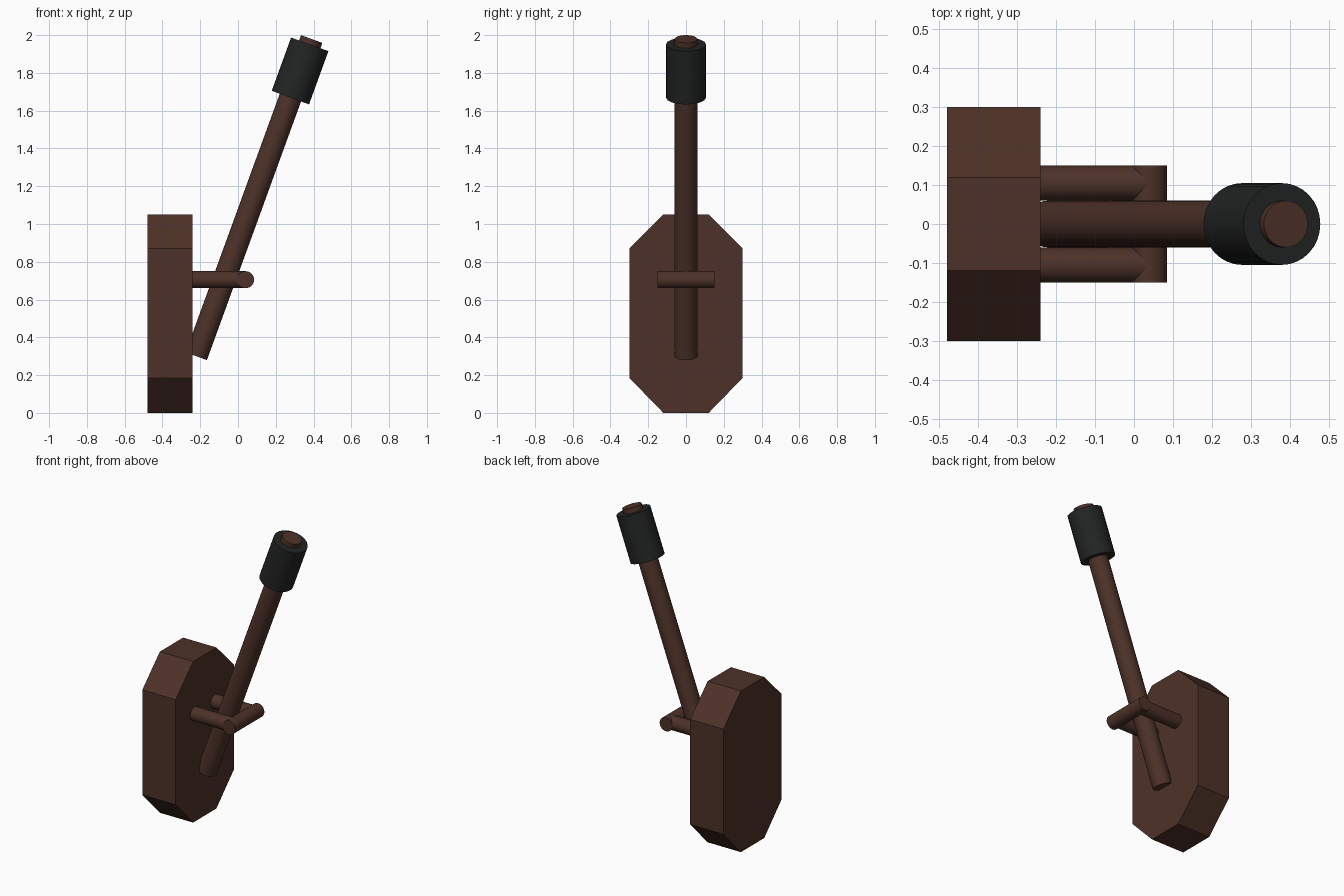
import bpy, bmesh, math
from mathutils import Vector

if "Cube" in bpy.data.objects:
    bpy.data.objects.remove(bpy.data.objects["Cube"])


def material(name, rgb):
    m = bpy.data.materials.new(name)
    m.diffuse_color = (*rgb, 1)
    m.use_nodes = True
    m.node_tree.nodes["Principled BSDF"].inputs["Base Color"].default_value = m.diffuse_color
    return m


brown = material("dark brown", (0.074, 0.031, 0.021))
black = material("soft black", (0.016, 0.017, 0.017))


def rod(name, a, b, radius, mat, sides=32):
    """Capped cylinder running from point a to point b."""
    a, b = Vector(a), Vector(b)
    bpy.ops.mesh.primitive_cylinder_add(vertices=sides, radius=radius, depth=(b - a).length)
    ob = bpy.context.object
    ob.name = name
    ob.location = (a + b) / 2
    ob.rotation_euler = (b - a).to_track_quat('Z', 'Y').to_euler()
    ob.data.materials.append(mat)
    bpy.ops.object.shade_smooth_by_angle(angle=math.radians(30))
    return ob


# Wall plate: elongated octagon extruded along x
profile = [(0.12, 0), (0.3, 0.185), (0.3, 0.87), (0.12, 1.05),
           (-0.12, 1.05), (-0.3, 0.87), (-0.3, 0.185), (-0.12, 0)]
bm = bmesh.new()
face = bm.faces.new([bm.verts.new((-0.48, y, z)) for y, z in profile])
ext = bmesh.ops.extrude_face_region(bm, geom=[face])
new_verts = [g for g in ext["geom"] if isinstance(g, bmesh.types.BMVert)]
bmesh.ops.translate(bm, verts=new_verts, vec=(0.24, 0, 0))
bmesh.ops.recalc_face_normals(bm, faces=bm.faces)
mesh = bpy.data.meshes.new("wall_plate")
bm.to_mesh(mesh)
bm.free()
plate = bpy.data.objects.new("wall_plate", mesh)
bpy.context.collection.objects.link(plate)
mesh.materials.append(brown)

# Leaning shaft, tilted 20 degrees towards +x
tilt = math.radians(20)
axis = Vector((math.sin(tilt), 0, math.cos(tilt)))
base = Vector((-0.221, 0, 0.30))
rod("shaft", base, base + axis * 1.787, 0.06, brown)

# Wrapped head near the top of the shaft
rod("wrapped_head", base + axis * 1.457, base + axis * 1.757, 0.105, black)

# Bracket: two arms and a crossbar
for side, label in ((1, "back"), (-1, "front")):
    rod("bracket_arm_" + label, (-0.25, side * 0.105, 0.705), (0.04, side * 0.105, 0.705), 0.045, brown)
rod("bracket_crossbar", (0.04, -0.15, 0.705), (0.04, 0.15, 0.705), 0.045, brown)
